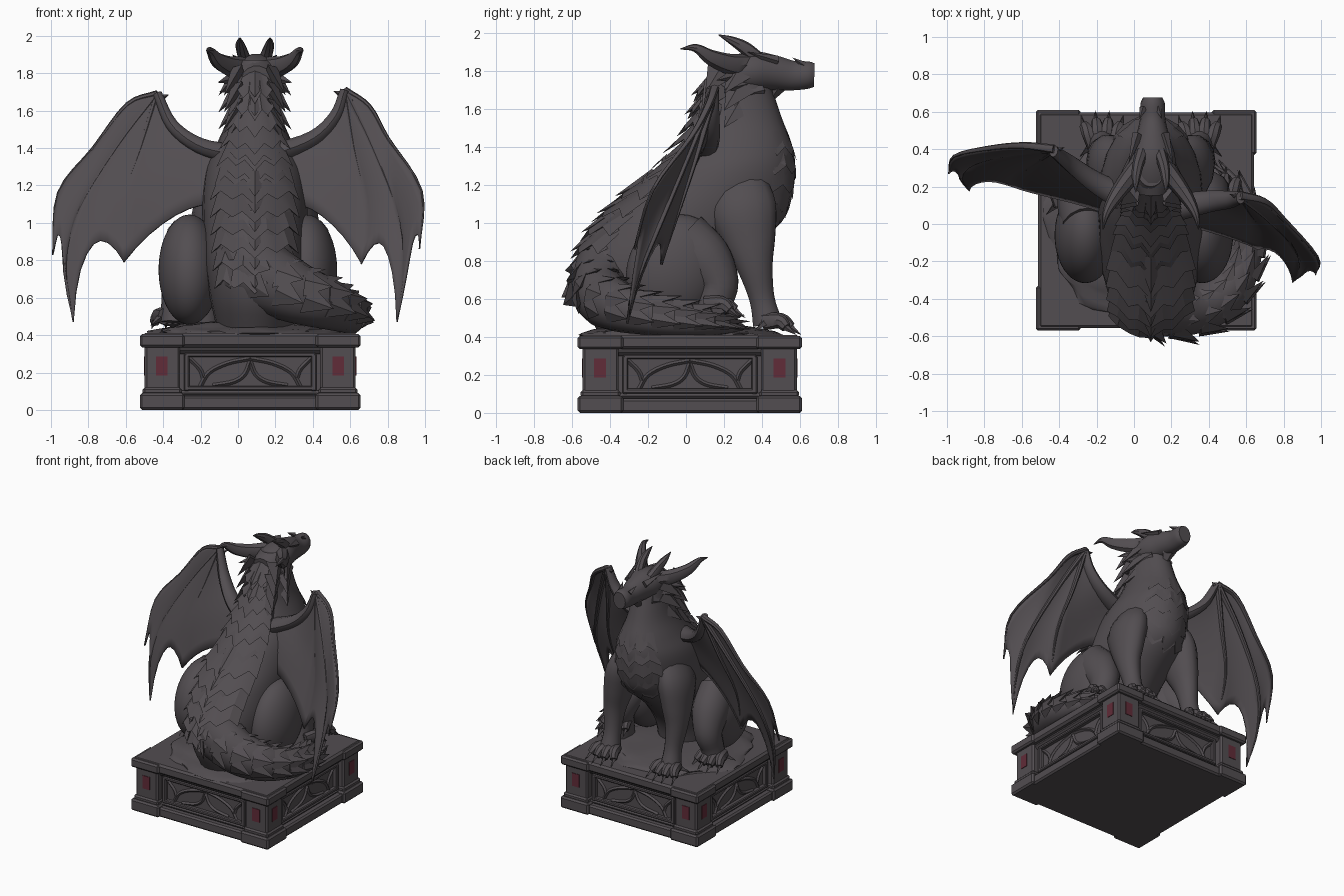
import bpy, bmesh, math
from mathutils import Vector, Matrix, noise

if "Cube" in bpy.data.objects:
    bpy.data.objects.remove(bpy.data.objects["Cube"])

X, Y, Z = Vector((1, 0, 0)), Vector((0, 1, 0)), Vector((0, 0, 1))
CX = 0.09                         # centre plane of the creature
BASE = Vector((0.065, 0.02, 0))   # centre of the plinth


def material(name, rgb):
    m = bpy.data.materials.new(name)
    m.use_nodes = True
    m.diffuse_color = (*rgb, 1)
    bsdf = m.node_tree.nodes["Principled BSDF"]
    bsdf.inputs["Base Color"].default_value = (*rgb, 1)
    bsdf.inputs["Roughness"].default_value = 0.8
    return m


STONE = material("dark_stone", (0.085, 0.075, 0.082))
RED = material("red_inlay", (0.12, 0.025, 0.04))


def finish(name, bm, mat=STONE, angle=40):
    bmesh.ops.recalc_face_normals(bm, faces=bm.faces)
    me = bpy.data.meshes.new(name)
    bm.to_mesh(me)
    bm.free()
    me.materials.append(mat)
    ob = bpy.data.objects.new(name, me)
    bpy.context.collection.objects.link(ob)
    bpy.ops.object.select_all(action='DESELECT')
    ob.select_set(True)
    bpy.context.view_layer.objects.active = ob
    if angle:
        bpy.ops.object.shade_smooth_by_angle(angle=math.radians(angle))
    return ob


def spline(points, steps=5):
    """Smooth curve through points of any dimension."""
    p = [Vector(q) for q in points]
    p = [p[0] * 2 - p[1]] + p + [p[-1] * 2 - p[-2]]
    out = []
    for a, b, c, d in zip(p, p[1:], p[2:], p[3:]):
        for i in range(steps):
            t = i / steps
            out.append((b * 2 + (c - a) * t + (a * 2 - b * 5 + c * 4 - d) * t**2
                        + (b * 3 - a - c * 3 + d) * t**3) / 2)
    return out + [p[-2]]


def sweep(name, stations, ref=X, sides=16, level=False, steps=4):
    """Tapered elliptical tube; each station is x, y, z, radius along ref, other radius."""
    path = [Vector(s[:3]) for s in spline([s[:3] for s in stations], steps)]
    radii = spline([(s[3], s[4], 0) for s in stations], steps)
    bm, rings = bmesh.new(), []
    for i, (p, r) in enumerate(zip(path, radii)):
        t = Z if level else (path[min(i + 1, len(path) - 1)] - path[max(i - 1, 0)]).normalized()
        side = (ref - t * ref.dot(t)).normalized()
        up = t.cross(side)
        turn = [math.tau * k / sides for k in range(sides)]
        rings.append([bm.verts.new(p + side * r[0] * math.cos(a) + up * r[1] * math.sin(a))
                      for a in turn])
    for a, b in zip(rings, rings[1:]):
        for k in range(sides):
            bm.faces.new((a[k], a[k - 1], b[k - 1], b[k]))
    bm.faces.new(rings[0])
    bm.faces.new(rings[-1])
    return finish(name, bm)


def spikes(name, items):
    """Flat pointed scales: base, tip, half width, half thickness, width direction."""
    bm = bmesh.new()
    for base, tip, w, t, across in items:
        base, tip = Vector(base), Vector(tip)
        d = (tip - base).normalized()
        side = (across - d * across.dot(d)).normalized()
        n = d.cross(side)
        ring = [bm.verts.new(base + o) for o in (side * w, n * t, -side * w, -n * t)]
        top = bm.verts.new(tip)
        for k in range(4):
            bm.faces.new((ring[k - 1], ring[k], top))
        bm.faces.new(ring)
    return finish(name, bm, angle=0)


def box(name, centre, size, bevel=0.0, mat=STONE):
    bm = bmesh.new()
    bmesh.ops.create_cube(bm, size=1, matrix=Matrix.Translation(centre) @ Matrix.Diagonal((*size, 1)))
    if bevel:
        bmesh.ops.bevel(bm, geom=bm.edges[:], offset=bevel, segments=1, affect='EDGES')
    return finish(name, bm, mat, 0)


def ball(name, centre, size, tilt=0.0, rough=0.0):
    bm = bmesh.new()
    bmesh.ops.create_icosphere(bm, subdivisions=4, radius=1)
    for v in bm.verts:
        v.co *= 1 + rough * noise.noise(v.co * 3)
    m = Matrix.Translation(centre) @ Matrix.Rotation(tilt, 4, 'X') @ Matrix.Diagonal((*size, 1))
    bm.transform(m)
    return finish(name, bm)


# Plinth courses
for name, half, z0, z1, bev in (("plinth_foot", .57, 0, .075, .012), ("plinth_moulding", .535, .07, .105, .015),
                                ("plinth_core", .51, .05, .36, 0), ("plinth_cornice", .545, .3, .35, .02),
                                ("plinth_top", .577, .335, .41, .015)):
    box(name, BASE + Z * (z0 + z1) / 2, (half * 2, half * 2, z1 - z0), bev)

# Plinth corner posts
for sx in (-1, 1):
    for sy in (-1, 1):
        for name, out, wide, z0, z1 in (("post_foot", .59, .24, 0, .09), ("post_plinth", .575, .21, .08, .12),
                                        ("post_shaft", .564, .19, .08, .35), ("post_cap", .59, .24, .335, .405)):
            c = BASE + Vector((sx, sy, 0)) * (out - wide / 2) + Z * (z0 + z1) / 2
            box(name, c, (wide, wide, z1 - z0), .012)

# Plinth side panels: frame, arch tracery, red inlays
for k in range(4):
    turn = Matrix.Rotation(k * math.pi / 2, 3, 'Z')

    def at(u, z, d=.51):
        return BASE + turn @ Vector((u, -d, z))

    def size(u, z, d):
        return [abs(c) for c in turn @ Vector((u, d, z))]

    for z in (.115, .295):
        box("panel_rail", at(0, z, .52), size(.7, .025, .04), .006)
    for s in (-1, 1):
        box("panel_stile", at(s * .34, .2, .52), size(.03, .2, .04), .006)
        box("inlay", at(s * .472, .235, .564), size(.062, .1, .008), 0, RED)
        for name, pts in (("arch", ((.27, .12), (.22, .2), (.12, .25), (0, .275))),
                          ("cusp", ((0, .26), (.03, .19), (.09, .15), (.2, .13))),
                          ("spandrel", ((.33, .28), (.27, .22), (.25, .17)))):
            sweep(name, [(*at(s * u, z, .512), .012, .012) for u, z in pts], turn @ Y, 4)

# Rocky ground
ball("rock_ground", (.06, -.02, .4), (.53, .52, .075), 0, .12)

# Torso and neck as level slices: height, back, front, half width
SLICES = ((.42, -.46, .08, .2), (.6, -.55, .12, .24), (.8, -.56, .27, .27), (1, -.45, .5, .28),
          (1.15, -.29, .56, .28), (1.3, -.14, .575, .26), (1.42, -.02, .555, .205), (1.55, .06, .505, .15),
          (1.7, .11, .455, .12), (1.8, .15, .42, .11), (1.87, .2, .36, .07))
sweep("torso", [(CX, (b + f) / 2, z, w, (f - b) / 2) for z, b, f, w in SLICES], X, 24, True)


def skin(z, across=0.0, face=-1):
    """Point on the torso surface at a height and a fraction of its half width."""
    for a, b in zip(SLICES, SLICES[1:]):
        if z <= b[0]:
            back, front, w = Vector(a[1:]).lerp(Vector(b[1:]), (z - a[0]) / (b[0] - a[0]))
            depth = face * (front - back) / 2 * math.sqrt(1 - across**2)
            return Vector((CX + across * w, (back + front) / 2 + depth, z))


def armour(name, heights, lift, face):
    """Overlapping pointed bands that hug the torso."""
    bm = bmesh.new()
    for z in heights:
        rows = [[], [], []]
        for f, drop in ((-.72, .05), (-.55, 0), (-.36, .045), (-.2, .015), (0, .075),
                        (.2, .015), (.36, .045), (.55, 0), (.72, .05)):
            edge = skin(z - drop, f, face)
            rows[0].append(bm.verts.new(skin(z + .085, f, face)))
            rows[1].append(bm.verts.new(edge + Y * face * lift + X * f * lift))
            rows[2].append(bm.verts.new(edge + Z * .03))
        for a, b in zip(rows, rows[1:]):
            for k in range(8):
                bm.faces.new((a[k], a[k + 1], b[k + 1], b[k]))
    finish(name, bm, angle=25)


armour("neck_armour", [1.71 - i * .09 for i in range(4)], .05, -1)
armour("shoulder_armour", [1.35 - i * .1 for i in range(2)], .025, -1)
armour("back_armour", [1.17 - i * .095 for i in range(6)], .055, -1)
armour("chest_armour", [1.4 - i * .1 for i in range(5)], .012, 1)

# Ruff at the sides of the neck, ridge along the spine
spikes("neck_ruff", [((CX + s * .09, y + .09, z + .08), (CX + s * reach, y, z - .05), .085, .04, Y)
                     for s in (-1, 1) for i in range(4) for z in (1.73 - i * .09,)
                     for y, reach in ((.1 - i * .02, .165), (.2, .195))])
spikes("spine_ridge", [(skin(z + .06) + Y * .03, skin(z - .05) - Y * .075, .08, .04, X)
                       for z in (1.72, 1.62, 1.19, 1.1, 1, .9, .8, .7)])

# Head
HEAD = ((.16, 1.77, .08, .07), (.25, 1.78, .12, .1), (.36, 1.795, .12, .11), (.46, 1.79, .092, .095),
        (.56, 1.775, .068, .08), (.64, 1.778, .066, .074), (.675, 1.778, .052, .064))
sweep("head", [(CX + .01, *h) for h in HEAD], X, 14)
face = [((CX, .5, 1.73), (CX, .42, 1.61), .06, .04, X)]
for s in (-1, 1):
    def sx(d):
        return CX + s * d
    # Horns, brows, cheek spikes
    sweep("large_horn", [(sx(.05), .33, 1.83, .06, .055), (sx(.13), .23, 1.835, .055, .048),
                         (sx(.2), .13, 1.87, .042, .036), (sx(.24), .05, 1.92, .022, .02),
                         (sx(.255), -.03, 1.915, .002, .002)], Z, 8)
    sweep("small_horn", [(sx(.05), .38, 1.86, .04, .035), (sx(.07), .31, 1.92, .035, .03),
                         (sx(.08), .24, 1.96, .022, .022), (sx(.08), .17, 1.99, .002, .002)], Z, 8)
    face += [((sx(.07), .48, 1.85), (sx(.12), .32, 1.9), .03, .03, Z),
             ((sx(.04), .62, 1.83), (sx(.06), .56, 1.87), .02, .02, X)]
    for y, z, reach in ((.3, 1.79, .2), (.34, 1.74, .19), (.4, 1.7, .15)):
        face.append(((sx(.07), y, z), (sx(reach), y - .14, z - .04), .055, .03, Z))
spikes("face_spikes", face)


def paw(name, x, y, z, s, length):
    claws = []
    for dx in (-.075, -.025, .025, .075):
        fwd = length - abs(dx) * .5
        sweep(name + "_toe", [(x + dx * .6, y - .04, z + .07, .035, .045), (x + dx, y + fwd * .5, z + .075, .037, .04),
                              (x + dx * 1.3, y + fwd, z + .04, .026, .028)], X, 8)
        claws.append(((x + dx * 1.3, y + fwd - .01, z + .045), (x + dx * 1.5, y + fwd + .055, z), .016, .02, X))
    claws.append(((x + s * .07, y - .04, z + .06), (x + s * .12, y - .09, z + .02), .02, .02, Y))
    spikes(name + "_claws", claws)


# Legs; the left hind foot rests on the tail
for s, tag, hip, rise in ((-1, "right", -.26, .02), (1, "left", .365, .09)):
    def leg(name, rows, x=CX):
        sweep(f"{tag}_{name}", [(x + s * r[0], *r[1:]) for r in rows], X, 14)
    leg("foreleg", ((.16, .27, 1.22, .08, .15), (.22, .3, 1.07, .11, .18), (.25, .335, .9, .095, .14),
                    (.265, .365, .76, .075, .095), (.26, .4, .6, .062, .068), (.26, .43, .47, .075, .08)))
    paw(f"{tag}_forepaw", CX + s * .26, .45, .41, s, .115)
    ball(f"{tag}_haunch", (hip, -.06, .75), (.165, .25, .3), -.35)
    leg("thigh", ((0, -.02, .9, .13, .17), (.02, .1, .8, .13, .15), (.05, .17, .68, .1, .11),
                  (.07, .15, .57, .08, .09), (.08, .13, .46, .08, .09)), hip)
    paw(f"{tag}_hindpaw", hip + s * .09, .14, .41 + rise, s, .13)

# Tail with ridge scales
TAIL = ((.08, -.24, .94, .22, .2), (.1, -.38, .75, .21, .21), (.28, -.45, .64, .17, .15), (.47, -.38, .57, .14, .13),
        (.58, -.2, .52, .11, .1), (.59, 0, .49, .09, .08), (.53, .18, .47, .06, .055), (.4, .3, .45, .015, .015))
sweep("tail", TAIL, Z, 14, steps=5)
ridge = []
path = spline([t[:3] for t in TAIL], 4)
girth = spline([(t[3], t[4], 0) for t in TAIL], 4)
for i in range(4, len(path) - 2, 2):
    t = (path[i + 1] - path[i - 1]).normalized()
    out, r = t.cross(Z).normalized(), girth[i][0]
    for lift, away in ((1, -.3), (1, .35), (.5, 1), (-.2, 1)):
        n = (Z * lift + out * away).normalized()
        ridge.append((path[i] + n * r * .82 - t * .07, path[i] + n * (r + .03) + t * .08, .55 * r, .03, n.cross(t)))
spikes("tail_scales", ridge)


def wing(tag, fingers):
    """Membrane fanned between finger bones that all start at the wrist."""
    lines = [spline(f, 12 // (len(f) - 1)) for f in fingers]
    bm = bmesh.new()
    for a, b, scallop in zip(lines, lines[1:], (.2, .25, .1)):
        grid = []
        for j in range(9):
            v = j / 8
            bow = 4 * v * (1 - v)
            row = []
            for i in range(13):
                f = i * (1 - scallop * bow)
                k = min(int(f), 11)
                p, q = (g[k].lerp(g[k + 1], f - k) for g in (a, b))
                row.append(bm.verts.new(p.lerp(q, v) - Y * (.02 * bow * f / 12)))
            grid.append(row)
        for r, s in zip(grid, grid[1:]):
            for i in range(12):
                bm.faces.new((r[i], r[i + 1], s[i + 1], s[i]))
    bmesh.ops.remove_doubles(bm, verts=bm.verts, dist=.0005)
    mod = finish(tag + "_wing_membrane", bm, angle=60).modifiers.new("thickness", 'SOLIDIFY')
    mod.thickness, mod.offset = .014, 0
    for f in fingers[:3]:
        taper = [1 - i / (len(f) - 1) for i in range(len(f))]
        sweep(tag + "_wing_finger", [(p[0], p[1] + .012 * t, p[2], .004 + .02 * t, .004 + .016 * t)
                                     for p, t in zip(f, taper)], Y, 8)
    arm = fingers[3][:4]
    sweep(tag + "_wing_arm", [(*p, r * 1.3, r) for p, r in zip(arm, (.025, .035, .045, .06))], Y, 10)
    w = Vector(fingers[0][0])
    spikes(tag + "_wing_claw", [(w - Z * .03, w + Vector((-.06 if w.x > 0 else .06, .02, -.005)), .03, .025, Z)])


# Wings, the right spread wider than the left
wr, wl = (-.43, .39, 1.69), (.57, .14, 1.71)
wing("right", ((wr, (-.59, .41, 1.63), (-.77, .4, 1.4), (-.96, .36, 1.16), (-.99, .27, .83)),
               (wr, (-.65, .37, 1.4), (-.86, .32, 1.05), (-.92, .25, .75), (-.88, .18, .47)),
               (wr, (-.52, .33, 1.4), (-.62, .26, 1.1), (-.61, .19, .79)),
               (wr, (-.35, .33, 1.52), (-.2, .22, 1.41), (0, .11, 1.36), (-.1, .03, 1.08))))
wing("left", ((wl, (.7, .11, 1.62), (.8, .02, 1.45), (.98, -.18, 1.17), (.97, -.27, .86)),
              (wl, (.72, .02, 1.4), (.87, -.14, 1), (.88, -.25, .72), (.85, -.31, .47)),
              (wl, (.62, .06, 1.4), (.68, -.03, 1.1), (.66, -.13, .78)),
              (wl, (.52, .13, 1.57), (.4, .12, 1.45), (.18, .08, 1.36), (.28, 0, 1.08))))
